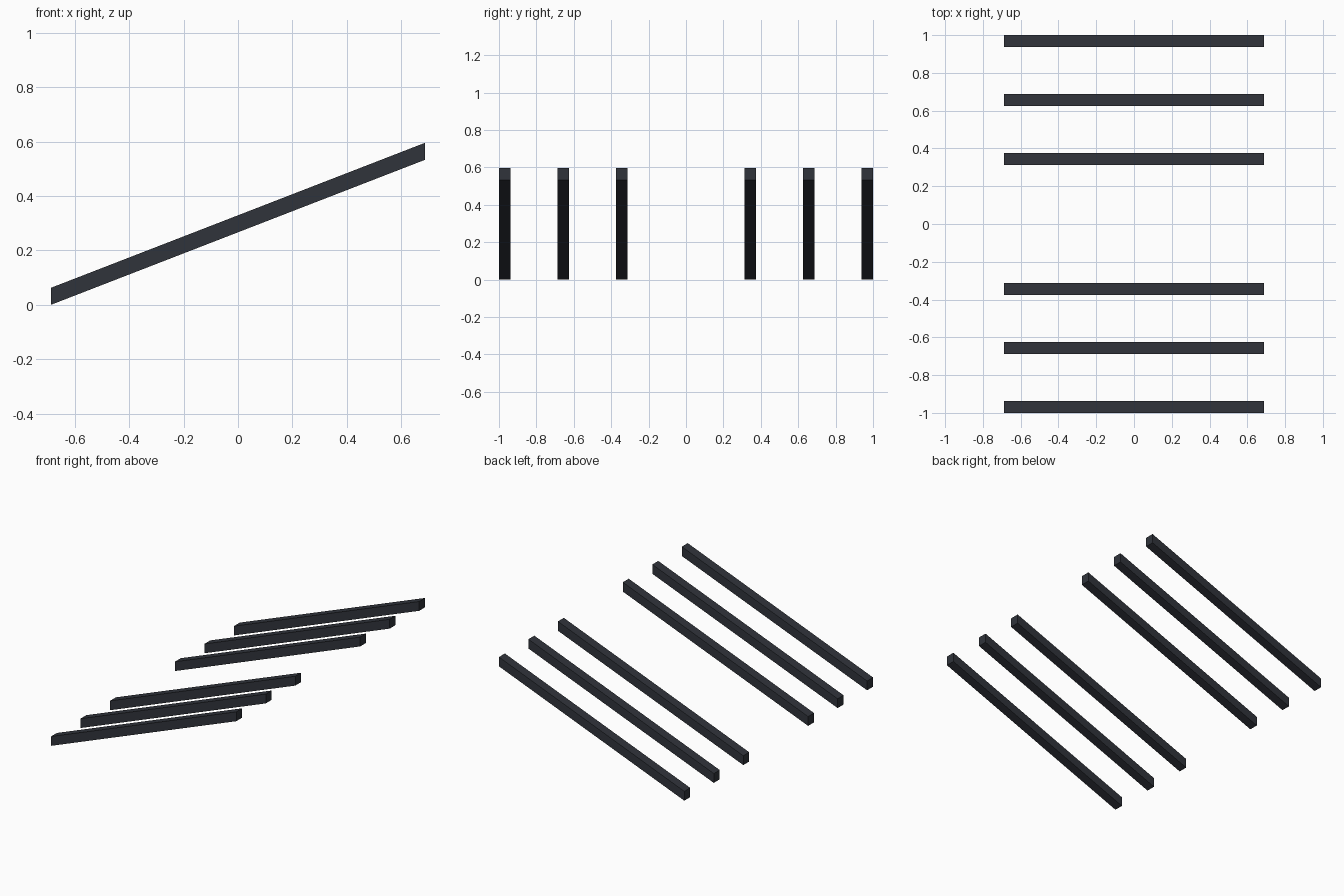
import bpy, bmesh
from mathutils import Vector

if "Cube" in bpy.data.objects:
    bpy.data.objects.remove(bpy.data.objects["Cube"])

HALF_LEN = 0.6875   # half length along x
THICK = 0.0625      # width and vertical height of a bar
RISE = 0.533        # climb from the left end to the right end

mat = bpy.data.materials.new("dark_grey")
mat.diffuse_color = (0.03, 0.034, 0.044, 1)
mat.use_nodes = True
mat.node_tree.nodes["Principled BSDF"].inputs["Base Color"].default_value = mat.diffuse_color


def sloped_bar(name, y):
    """Square bar sheared upward along x, with vertical ends."""
    bm = bmesh.new()
    bmesh.ops.create_cube(bm, size=1)
    for v in bm.verts:
        x, w, h = v.co
        v.co = Vector((x * 2 * HALF_LEN, y + w * THICK,
                       (h + 0.5) * THICK + (x + 0.5) * RISE))
    mesh = bpy.data.meshes.new(name)
    bm.to_mesh(mesh)
    bm.free()
    mesh.materials.append(mat)
    bpy.context.collection.objects.link(bpy.data.objects.new(name, mesh))


# Three bars on each side of the central gap
for label, side in (("front", -1), ("back", 1)):
    for part, y in (("inner", 0.34375), ("middle", 0.65625), ("outer", 0.96875)):
        sloped_bar(f"{label}_{part}_sloped_bar", side * y)
